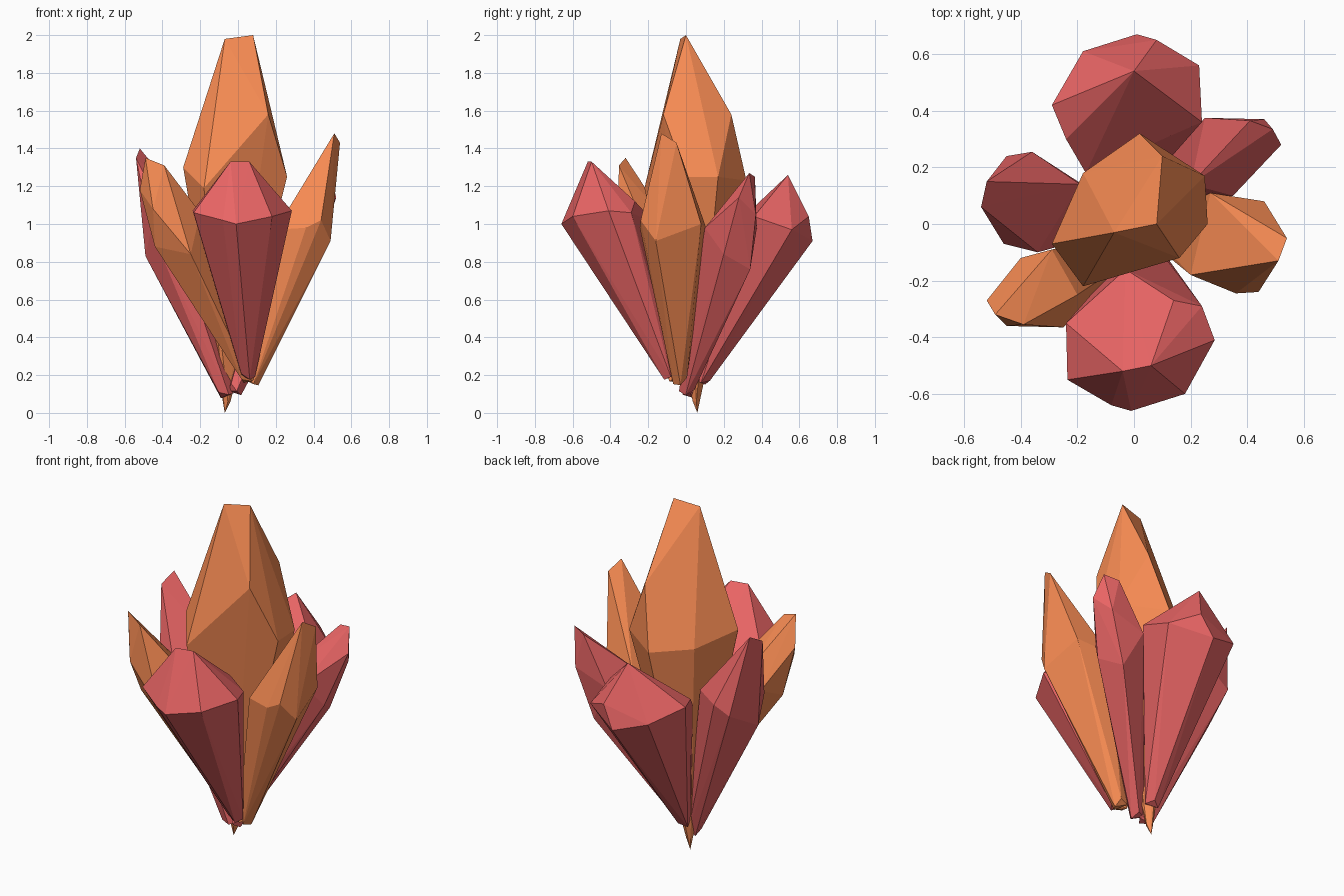
import bpy, bmesh, math
from mathutils import Vector


def material(name, rgb):
    m = bpy.data.materials.new(name)
    m.diffuse_color = (*rgb, 1)
    return m


orange = material("orange_crystal", (0.97, 0.27, 0.09))
red = material("red_crystal", (0.82, 0.13, 0.13))


def crystal(name, mat, root, girdle, tips, r=0.04):
    """Faceted shard: small five-sided jagged root, wide girdle, chisel tip."""
    root = Vector(root)
    centre = sum((Vector(g) for g in girdle), Vector()) / len(girdle)
    turn = Vector((0, 0, 1)).rotation_difference((centre - root).normalized())
    bm = bmesh.new()
    for i in range(5):
        a = math.tau * i / 5
        lift = 0.03 * (i % 2)
        bm.verts.new(root + turn @ Vector((r * math.cos(a), r * math.sin(a), lift)))
    for p in (*girdle, *tips):
        bm.verts.new(p)
    bmesh.ops.convex_hull(bm, input=bm.verts[:])
    loose = [v for v in bm.verts if not v.link_faces]
    bmesh.ops.delete(bm, geom=loose, context='VERTS')
    bmesh.ops.recalc_face_normals(bm, faces=bm.faces[:])
    me = bpy.data.meshes.new(name)
    bm.to_mesh(me)
    bm.free()
    me.materials.append(mat)
    ob = bpy.data.objects.new(name, me)
    bpy.context.collection.objects.link(ob)
    return ob


# Tall upright crystal in the middle
crystal("centre_crystal", orange, (-0.06, 0.055, 0.06),
        [(-0.29, -0.07, 1.30), (-0.18, -0.22, 1.19), (0.16, -0.12, 1.58), (0.26, 0.0, 1.25),
         (0.25, 0.17, 1.25), (0.10, 0.24, 1.58), (0.02, 0.32, 1.23), (-0.18, 0.18, 1.25)],
        [(-0.07, -0.03, 1.98), (0.08, 0.0, 2.0), (-0.07, 0.06, 0.0)], r=0.02)

# Two broad red crystals, front and back
crystal("front_crystal", red, (0.05, -0.08, 0.19),
        [(-0.24, -0.35, 1.07), (-0.235, -0.55, 1.06), (-0.08, -0.64, 1.02), (-0.01, -0.66, 1.0),
         (0.18, -0.60, 1.04), (0.285, -0.41, 1.07), (0.24, -0.29, 1.06), (0.14, -0.27, 1.12),
         (-0.03, -0.16, 1.0)],
        [(-0.04, -0.52, 1.33), (0.06, -0.50, 1.33)])
crystal("back_crystal", red, (-0.05, 0.08, 0.16),
        [(0.01, 0.67, 0.91), (0.08, 0.65, 1.04), (0.23, 0.56, 0.97), (0.24, 0.36, 1.04),
         (-0.17, 0.18, 0.92), (-0.24, 0.30, 1.02), (-0.29, 0.42, 1.03), (-0.18, 0.61, 0.97)],
        [(0.0, 0.54, 1.26)])

# Slim orange crystals, right and front left
crystal("right_crystal", orange, (0.07, -0.03, 0.16),
        [(0.27, 0.11, 0.97), (0.46, 0.08, 1.0), (0.49, -0.16, 0.91),
         (0.44, -0.24, 1.02), (0.36, -0.245, 0.98), (0.20, -0.18, 0.97)],
        [(0.51, -0.13, 1.48), (0.54, -0.05, 1.43)])
crystal("front_left_crystal", orange, (0.06, -0.05, 0.17),
        [(-0.52, -0.27, 1.18), (-0.44, -0.27, 0.88), (-0.45, -0.36, 1.08), (-0.25, -0.365, 0.84),
         (-0.20, -0.25, 1.06), (-0.29, -0.09, 1.0), (-0.40, -0.12, 0.95)],
        [(-0.49, -0.32, 1.35), (-0.39, -0.355, 1.31)])

# Slim red crystals, left and back right
crystal("left_crystal", red, (-0.06, 0.02, 0.09),
        [(-0.49, 0.03, 0.83), (-0.45, 0.24, 0.95), (-0.36, 0.255, 1.0),
         (-0.19, 0.14, 1.0), (-0.34, -0.10, 0.95), (-0.46, -0.07, 0.97)],
        [(-0.52, 0.15, 1.40), (-0.54, 0.06, 1.35)])
crystal("back_right_crystal", red, (-0.02, 0.0, 0.11),
        [(0.36, 0.34, 0.76), (0.42, 0.20, 0.84), (0.35, 0.10, 0.98), (0.20, 0.14, 1.0),
         (0.25, 0.375, 0.98), (0.46, 0.37, 1.05), (0.52, 0.28, 1.14)],
        [(0.49, 0.335, 1.27), (0.41, 0.365, 1.25)])
